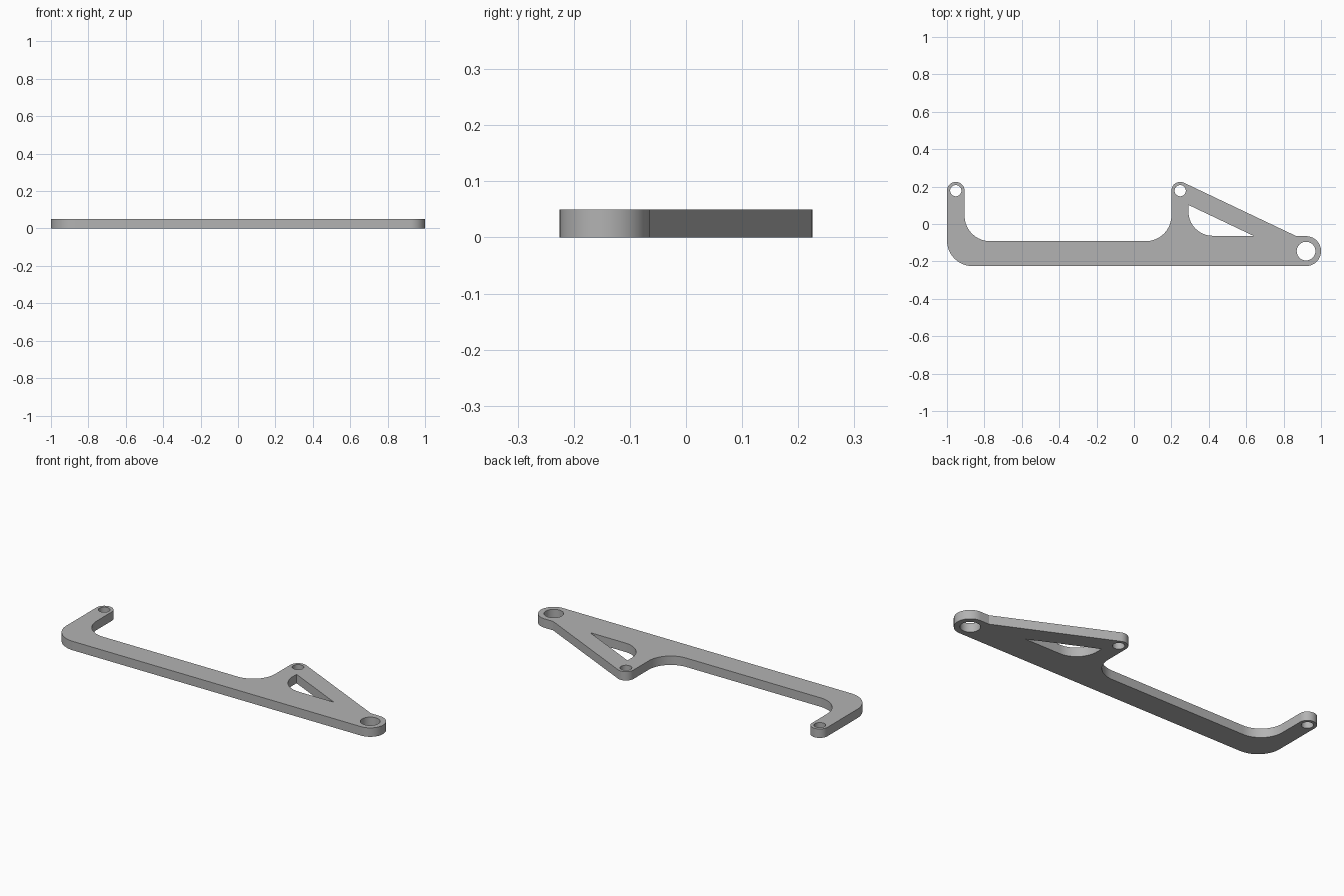
import bpy, bmesh
from math import cos, sin, radians, atan
from mathutils import Vector

cube = bpy.data.objects.get("Cube")
if cube:
    bpy.data.objects.remove(cube, do_unlink=True)

THICK = 0.05
HALF = 0.225                      # half depth of the plate
BAR_TOP = -0.092
SMALL_R, SMALL_HOLE = 0.047, 0.03
BIG_R, BIG_HOLE = 0.08, 0.05
BEND = 0.137                      # bend and fillet radius
LEFT_EYE = Vector((-1 + SMALL_R, HALF - SMALL_R))
MID_EYE = Vector((0.2 + SMALL_R, HALF - SMALL_R))
BIG_EYE = Vector((1 - BIG_R, -HALF + BIG_R))
SLOPE = 0.475                     # fall of the diagonal brace


def arc(centre, radius, start, end, steps=16):
    """Points along an arc, angles in degrees."""
    angles = [radians(start + (end - start) * i / steps) for i in range(steps + 1)]
    return [Vector((centre[0] + radius * cos(a), centre[1] + radius * sin(a))) for a in angles]


def circle(centre, radius):
    return arc(centre, radius, 0, 360, 48)[:-1]


# Outer outline, anticlockwise from the lower left bend
tilt = 90 - atan(SLOPE) * 180 / 3.14159265
brace_start = arc(MID_EYE, SMALL_R, tilt, 180, 20)
lug_top = BIG_EYE.y + BIG_R
brace_foot = Vector((brace_start[0].x + (brace_start[0].y - lug_top) / SLOPE, lug_top))
inner_x = LEFT_EYE.x + SMALL_R
outline = (
    arc((-1 + BEND, -HALF + BEND), BEND, 180, 270)
    + arc(BIG_EYE, BIG_R, -90, 90, 32)
    + [brace_foot]
    + brace_start
    + arc((0.2 - BEND, BAR_TOP + BEND), BEND, 0, -90)
    + arc((inner_x + BEND, BAR_TOP + BEND), BEND, 270, 180)
    + arc(LEFT_EYE, SMALL_R, 0, 180, 24)
)

# Triangular window with one rounded corner
win_x, win_y, win_top = 0.291, -0.063, 0.102
window = arc((win_x + 0.13, win_y + 0.13), 0.13, 180, 270) + [
    Vector((win_x + (win_top - win_y) / SLOPE, win_y)),
    Vector((win_x, win_top)),
]

loops = [outline, window, circle(LEFT_EYE, SMALL_HOLE),
         circle(MID_EYE, SMALL_HOLE), circle(BIG_EYE, BIG_HOLE)]

# Fill the flat shape and extrude it into a plate
bm = bmesh.new()
for loop in loops:
    verts = [bm.verts.new((p.x, p.y, 0)) for p in loop]
    for a, b in zip(verts, verts[1:] + verts[:1]):
        bm.edges.new((a, b))
bmesh.ops.triangle_fill(bm, use_beauty=True, edges=bm.edges[:], normal=(0, 0, 1))
top = bmesh.ops.extrude_face_region(bm, geom=bm.faces[:], use_keep_orig=True)
bmesh.ops.translate(bm, vec=(0, 0, THICK),
                    verts=[g for g in top["geom"] if isinstance(g, bmesh.types.BMVert)])
bmesh.ops.recalc_face_normals(bm, faces=bm.faces[:])
mesh = bpy.data.meshes.new("bracket_plate")
bm.to_mesh(mesh)
bm.free()
plate = bpy.data.objects.new("bracket_plate", mesh)
bpy.context.collection.objects.link(plate)

# Plain grey finish
grey = bpy.data.materials.new("plain_grey")
grey.use_nodes = True
colour = (0.45, 0.45, 0.45, 1)
grey.diffuse_color = colour
grey.node_tree.nodes["Principled BSDF"].inputs["Base Color"].default_value = colour
mesh.materials.append(grey)

bpy.ops.object.select_all(action="DESELECT")
plate.select_set(True)
bpy.context.view_layer.objects.active = plate
bpy.ops.object.shade_smooth_by_angle(angle=radians(20))
